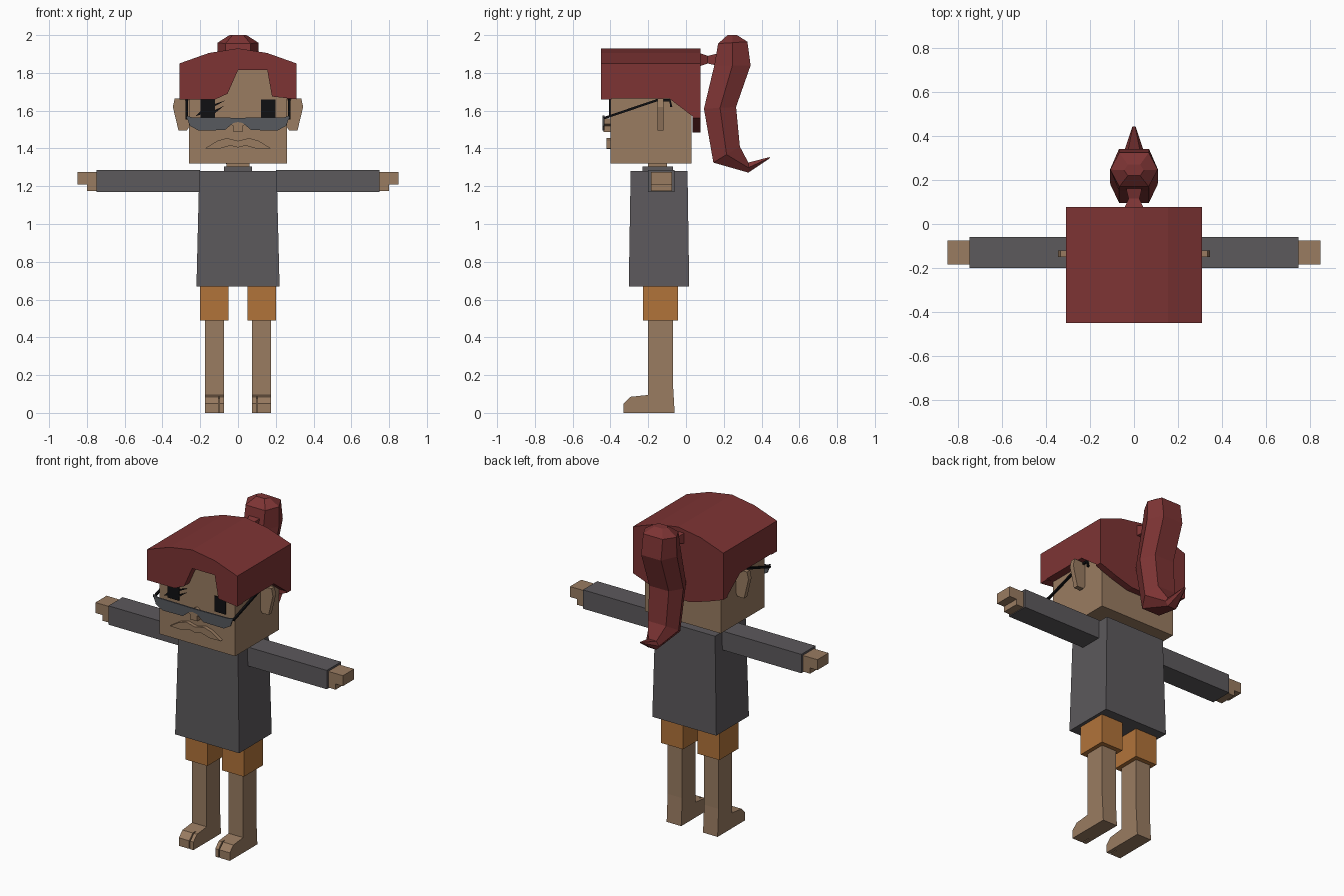
import bpy, bmesh
from mathutils import Vector

cube = bpy.data.objects.get("Cube")
if cube:
    bpy.data.objects.remove(cube, do_unlink=True)


def material(name, r, g, b):
    m = bpy.data.materials.new(name)
    m.use_nodes = True
    m.diffuse_color = (r, g, b, 1)
    m.node_tree.nodes["Principled BSDF"].inputs["Base Color"].default_value = (r, g, b, 1)
    return m


skin = material("skin", .32, .2, .12)
red = material("red_hair", .205, .034, .034)
grey = material("grey_cloth", .107, .1, .107)
orange = material("orange_cloth", .44, .172, .042)
lens_grey = material("lens_grey", .095, .1, .112)
black = material("black", .005, .005, .006)


def loft(name, rings, mat):
    """Join equally sized rings of points and close both ends."""
    bm = bmesh.new()
    rows = [[bm.verts.new(p) for p in ring] for ring in rings]
    for a, b in zip(rows, rows[1:]):
        for i in range(len(a)):
            j = (i + 1) % len(a)
            bm.faces.new((a[i], a[j], b[j], b[i]))
    bm.faces.new(rows[0])
    bm.faces.new(rows[-1])
    bmesh.ops.recalc_face_normals(bm, faces=bm.faces)
    me = bpy.data.meshes.new(name)
    bm.to_mesh(me)
    bm.free()
    me.materials.append(mat)
    ob = bpy.data.objects.new(name, me)
    bpy.context.collection.objects.link(ob)
    return ob


def prism_x(name, pts, a, b, mat):
    return loft(name, [[(x, y, z) for y, z in pts] for x in (a, b)], mat)


def prism_y(name, pts, a, b, mat):
    return loft(name, [[(x, y, z) for x, z in pts] for y in (a, b)], mat)


def rect(x0, x1, y0, y1, z):
    return [(x0, y0, z), (x1, y0, z), (x1, y1, z), (x0, y1, z)]


def box(name, x0, x1, y0, y1, z0, z1, mat):
    return loft(name, [rect(x0, x1, y0, y1, z) for z in (z0, z1)], mat)


def rod(name, points, r, mat):
    """Thin square rod running in the y-z plane."""
    rings = []
    for i, p in enumerate(points):
        d = Vector(points[min(i + 1, len(points) - 1)]) - Vector(points[max(i - 1, 0)])
        n = Vector((1, 0, 0)).cross(d).normalized() * r
        x = Vector((r, 0, 0))
        p = Vector(p)
        rings.append([p + x + n, p - x + n, p - x - n, p + x - n])
    return loft(name, rings, mat)


def flip(pts, s):
    return [(s * u, v) for u, v in pts]


# Head, neck and shirt
box("head", -.26, .26, -.4, .03, 1.32, 1.84, skin)
box("neck", -.06, .06, -.2, -.1, 1.27, 1.33, skin)
box("collar", -.075, .075, -.23, -.07, 1.27, 1.305, grey)
loft("shirt", [rect(-.22, .22, -.303, .017, .67),
               rect(-.205, .205, -.293, .008, 1.28)], grey)

# Hair: arched cap with notched fringe and a back panel hanging lower
arch = [(-.31, 1.85), (-.155, 1.905), (0, 1.93), (.155, 1.905), (.31, 1.85)]
notch = [(.31, 1.66), (.18, 1.675), (.155, 1.815), (0, 1.815),
         (-.055, 1.69), (-.12, 1.66), (-.31, 1.66)]
prism_y("hair_fringe", arch + notch, -.45, -.395, red)
prism_y("hair_cap", arch + [(.31, 1.665), (-.31, 1.665)], -.395, .035, red)
nape = [(.31, 1.56), (.2, 1.52), (.08, 1.485), (-.08, 1.485), (-.2, 1.52), (-.31, 1.56)]
prism_y("hair_back", arch + nape, .035, .077, red)
for side, s in (("left", 1), ("right", -1)):
    prism_x(side + "_hair_flap", [(-.09, 1.665), (.035, 1.57), (.035, 1.665)],
            s * .25, s * .31, red)

# Hair tie and ponytail
loft("hair_tie", [[(-w, y, z - h), (w, y, z - h), (w, y, z + h), (-w, y, z + h)]
                  for y, z, w, h in ((.07, 1.87, .045, .035), (.115, 1.87, .025, .02),
                                     (.2, 1.87, .045, .04))], red)
# Each section: front y, front z, back y, back z, half width
sections = [(.22, 2, .27, 2, .045), (.17, 1.955, .325, 1.965, .108),
            (.15, 1.84, .342, 1.84, .11), (.095, 1.61, .265, 1.62, .108),
            (.145, 1.325, .285, 1.41, .1), (.33, 1.272, .33, 1.325, .045),
            (.44, 1.345, .445, 1.355, .008)]
rings = []
for fy, fz, by, bz, w in sections:
    my, mz, n = (fy + by) / 2, (fz + bz) / 2, w * .62
    rings.append([(-n, fy, fz), (n, fy, fz), (w, my, mz),
                  (n, by, bz), (-n, by, bz), (-w, my, mz)])
loft("ponytail", rings, red)

# Nose and moustache
prism_y("nose", [(-.025, 1.488), (.025, 1.488), (.025, 1.52), (.05, 1.53), (0, 1.558),
                 (-.05, 1.53), (-.025, 1.52)], -.436, -.39, skin)
half = [(.06, 1.455), (.11, 1.44), (.175, 1.4), (.1, 1.398), (.04, 1.415)]
prism_y("moustache", [(0, 1.44)] + half + [(0, 1.405)] + flip(half[::-1], -1),
        -.422, -.39, skin)

# Sunglasses, low on the nose
lens = [(.245, 1.565), (.275, 1.575), (.255, 1.52), (.21, 1.495), (.07, 1.497), (.025, 1.535)]
prism_y("sunglasses", [(0, 1.562)] + lens + [(0, 1.54)] + flip(lens[::-1], -1),
        -.441, -.432, lens_grey)

foot_base = [(-.06, 0), (-.275, 0), (-.275, .087), (-.2, .095), (-.2, .5),
             (-.07, .5), (-.07, .17)]
toe = [(-.275, 0), (-.33, 0), (-.33, .05), (-.295, .085), (-.275, .087)]
ear = [(.25, 1.53), (.27, 1.495), (.315, 1.495), (.345, 1.62), (.335, 1.665), (.25, 1.66)]
lashes = [[(.13, 1.62), (.125, 1.635), (.065, 1.655)],
          [(.13, 1.58), (.13, 1.6), (.075, 1.625)],
          [(.195, 1.6), (.195, 1.58), (.225, 1.57)]]

for side, s in (("left", 1), ("right", -1)):
    # Face details
    prism_y(side + "_ear", flip(ear, s), -.15, -.12, skin)
    box(side + "_eye", s * .122, s * .198, -.407, -.399, 1.565, 1.66, black)
    if s < 0:
        for i, lash in enumerate(lashes):
            prism_y(f"eyelash_{i + 1}", flip(lash, s), -.408, -.4, black)
    rod(side + "_temple", [(s * .272, y, z) for y, z in
                           ((-.435, 1.56), (-.155, 1.655), (-.085, 1.655), (-.078, 1.62))],
        .006, black)
    # Arm and hand
    box(side + "_sleeve", s * .2, s * .75, -.2, -.06, 1.17, 1.287, grey)
    prism_y(side + "_hand", flip([(.74, 1.175), (.8, 1.175), (.8, 1.21), (.85, 1.21),
                                  (.85, 1.275), (.74, 1.275)], s), -.185, -.075, skin)
    # Shorts, leg and split toes
    box(side + "_shorts_leg", s * .05, s * .2, -.228, -.042, .49, .68, orange)
    prism_x(side + "_leg", foot_base, s * .075, s * .175, skin)
    prism_x(side + "_big_toe", toe, s * .075, s * .097, skin)
    prism_x(side + "_small_toes", toe, s * .104, s * .175, skin)
